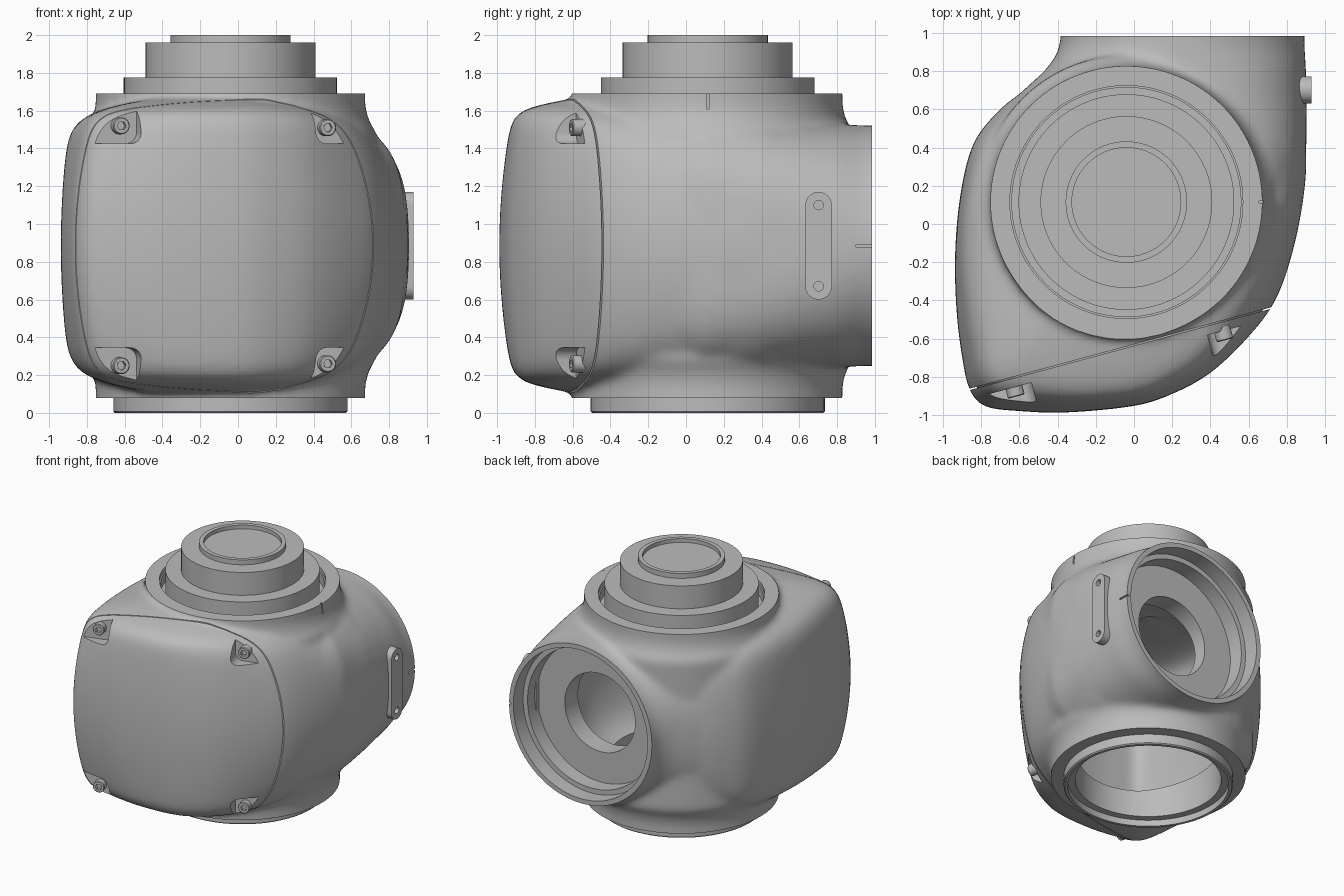
import bpy, bmesh
from math import pi, sin, cos, radians, copysign
from mathutils import Matrix, Vector

if "Cube" in bpy.data.objects:
    bpy.data.objects.remove(bpy.data.objects["Cube"])

grey = bpy.data.materials.new("cast_grey")
grey.use_nodes = True
COLOUR = (0.5, 0.5, 0.5, 1)
grey.diffuse_color = COLOUR
grey.node_tree.nodes["Principled BSDF"].inputs["Base Color"].default_value = COLOUR

MID = 0.885                                    # height of the mirror plane
CENTRE = Vector((-0.04, 0, MID))               # middle of the housing
COLUMN = Matrix.Translation((-0.04, 0.115, 0))   # upright axis
# sideways axis: local z runs towards the back
PORT = Matrix.Translation((0.255, 0, MID)) @ Matrix.Rotation(-pi / 2, 4, 'X')
# seam frame: local -y points out through the front cover
SEAM = Matrix.Translation((0, -0.634, MID)) @ Matrix.Rotation(radians(15.1), 4, 'Z')


def add_object(name, bm):
    bmesh.ops.recalc_face_normals(bm, faces=bm.faces)
    mesh = bpy.data.meshes.new(name)
    bm.to_mesh(mesh)
    bm.free()
    mesh.materials.append(grey)
    obj = bpy.data.objects.new(name, mesh)
    bpy.context.scene.collection.objects.link(obj)
    return obj


def loft(bm, rings, closed=False):
    rows = [[bm.verts.new(p) for p in ring] for ring in rings]
    count = len(rows[0])
    for a, b in zip(rows, rows[1:] + (rows[:1] if closed else [])):
        for i in range(count):
            j = (i + 1) % count
            bm.faces.new((a[i], a[j], b[j], b[i]))


def turn(bm, profile, matrix, segs=96, closed=False):
    """Revolve (radius, height) points about the local z axis."""
    loft(bm, [[matrix @ Vector((r * cos(2 * pi * i / segs), r * sin(2 * pi * i / segs), z))
               for i in range(segs)] for r, z in profile], closed)
    bmesh.ops.remove_doubles(bm, verts=bm.verts, dist=1e-5)


def turned(name, profile, matrix, segs=96, closed=False):
    bm = bmesh.new()
    turn(bm, profile, matrix, segs, closed)
    return add_object(name, bm)


def box(name, centre, size, matrix=Matrix(), corner=0):
    bm = bmesh.new()
    bmesh.ops.create_cube(bm, size=1)
    bmesh.ops.scale(bm, vec=size, verts=bm.verts)
    if corner:
        edges = [e for e in bm.edges if abs((e.verts[0].co - e.verts[1].co).y) > 0.01]
        bmesh.ops.bevel(bm, geom=edges, offset=corner, segments=6, profile=0.5, affect='EDGES')
    bmesh.ops.translate(bm, vec=centre, verts=bm.verts)
    bm.transform(matrix)
    return add_object(name, bm)


def cut(obj, cutters):
    """Apply every modifier plus a difference with each cutter."""
    for c in cutters:
        c.hide_render = True
        mod = obj.modifiers.new(c.name, 'BOOLEAN')
        mod.operation, mod.solver, mod.object = 'DIFFERENCE', 'EXACT', c
    bpy.context.view_layer.update()
    graph = bpy.context.evaluated_depsgraph_get()
    mesh = bpy.data.meshes.new_from_object(obj.evaluated_get(graph))
    obj.modifiers.clear()
    obj.data = mesh
    for c in cutters:
        bpy.data.objects.remove(c)


def spline(points, steps=6):
    """Closed Catmull-Rom curve through the points."""
    pts, out = [Vector(p) for p in points], []
    for i in range(len(pts)):
        a, b, c, d = (pts[(i + k) % len(pts)] for k in (-1, 0, 1, 2))
        for s in range(steps):
            t = s / steps
            out.append(0.5 * (2 * b + (c - a) * t + (2 * a - 5 * b + 4 * c - d) * t * t
                              + (3 * b - a - 3 * c + d) * t ** 3))
    return out


def reach(c, s, bulge, power):
    """Distance to a barrel-sided, crowned section along direction (c, s)."""
    low, high = 0.5, 1.4
    for _ in range(24):
        q = (low + high) / 2
        r, z = q * c, q * abs(s)
        inside = (r / (1 - bulge * z * z)) ** power + (z / (1 - 0.16 * r * r)) ** power < 1
        low, high = (q, high) if inside else (low, q)
    return low


# Housing shape: sections around the footprint, varying from side to side
footprint = spline([
    (-0.4, 0.77), (-0.6, 0.68), (-0.75, 0.55), (-0.85, 0.4), (-0.91, 0.15), (-0.937, -0.15),
    (-0.93, -0.45), (-0.9, -0.7), (-0.86, -0.87), (-0.78, -0.955), (-0.6, -0.98), (-0.35, -0.987),
    (0, -0.953), (0.2, -0.89), (0.4, -0.78), (0.6, -0.59), (0.74, -0.4), (0.83, -0.15),
    (0.89, 0.15), (0.9, 0.4), (0.85, 0.6), (0.7, 0.73), (0.4, 0.78), (0, 0.79)])
LEVELS = 64
rings = [[] for _ in range(LEVELS + 1)]
for p in footprint:
    arm = p - CENTRE.xy
    d = arm.normalized()
    weights = [max(w, 0) ** 2 for w in (-d.y, -d.x, d.x, d.y)]    # front, right, left, back
    bulge, height, power = (sum(w * v for w, v in zip(weights, values)) for values in (
        (0.08, 0.065, 0.21, 0.18), (0.83, 0.79, 0.74, 0.72), (22, 12, 8, 5)))
    bulge += 0.2 * weights[0] * weights[1]
    for k in range(LEVELS + 1):
        angle = pi * (k / LEVELS - 0.5)
        c, s = max(cos(angle), 0), sin(angle)
        q = reach(c, s, bulge, power)
        rings[k].append(Vector((arm.x * c * q, arm.y * c * q, height * s * q)))


def shell(bm, scale):
    loft(bm, [[CENTRE + v * scale for v in ring] for ring in rings])
    bmesh.ops.remove_doubles(bm, verts=bm.verts, dist=1e-5)
    bmesh.ops.holes_fill(bm, edges=[e for e in bm.edges if e.is_boundary])


def shell_cutter(name, scale):
    bm = bmesh.new()
    shell(bm, scale)
    return add_object(name, bm)


# Neck sections from housing to round port: y, right edge, left edge, half height, squareness
NECK = [(-0.15, -0.84, 0.8, 0.68, 3.6), (0.1, -0.88, 0.88, 0.715, 3.6), (0.4, -0.82, 0.902, 0.695, 3.2),
        (0.55, -0.73, 0.905, 0.68, 2.9), (0.69, -0.59, 0.904, 0.66, 2.6), (0.8, -0.47, 0.901, 0.645, 2.4),
        (0.87, -0.415, 0.897, 0.64, 2.2), (0.93, -0.39, 0.893, 0.637, 2.05),
        (0.99, -0.383, 0.893, 0.637, 2), (1.15, -0.383, 0.893, 0.637, 2)]


def neck_ring(y, x0, x1, half, power):
    ring = []
    for i in range(96):
        c, s = cos(2 * pi * i / 96), sin(2 * pi * i / 96)
        q = (abs(c) ** power + abs(s) ** power) ** (-1 / power)
        ring.append(((x0 + x1) / 2 + (x1 - x0) / 2 * c * q, y, MID + half * s * q))
    return ring


# Housing fused with collar and neck
bm = bmesh.new()
shell(bm, 1)
loft(bm, [neck_ring(*row) for row in NECK])
bmesh.ops.holes_fill(bm, edges=[e for e in bm.edges if e.is_boundary])
flare = [(0.77, 0.6), (0.73, 0.67), (0.713, 0.74), (0.713, 1), (0, 1)]
turn(bm, [(r, MID - z) for r, z in reversed(flare)] + [(r, MID + z) for r, z in flare], COLUMN)
housing = add_object("housing", bm)
remesh = housing.modifiers.new("fuse", 'REMESH')
remesh.mode, remesh.voxel_size = 'VOXEL', 0.021
fillet = housing.modifiers.new("fillet", 'SMOOTH')
fillet.factor, fillet.iterations = 0.5, 14

# Shallow groove between cover and housing
seam = box("seam_cut", (0, 0, 0), (3, 0.007, 3), SEAM)
cut(seam, [shell_cutter("seam_depth", 0.965)])

cutters = [
    box("trim_top", (0, 0, 2.19), (3, 3, 1)),
    box("trim_bottom", (0, 0, -0.42), (3, 3, 1)),
    box("trim_back", (0, 1.485, 1), (3, 1, 3)),
    # Hollow inside, top recess, bottom opening, stepped port
    shell_cutter("cavity", 0.79),
    turned("top_bore", [(0, 1.58), (0.6, 1.58), (0.6, 1.66), (0.61, 1.66), (0.61, 2), (0, 2)], COLUMN),
    turned("bottom_bore", [(0, -0.2), (0.535, -0.2), (0.535, 0.5), (0, 0.5)], COLUMN),
    turned("port_bore", [(0, 0.4), (0.315, 0.4), (0.315, 0.735), (0.56, 0.735), (0.56, 0.86),
                         (0.6, 0.86), (0.6, 1.3), (0, 1.3)], PORT),
    # Cover seam and alignment marks
    seam,
    box("collar_mark", (0.67, 0.115, 1.66), (0.03, 0.012, 0.1)),
    box("port_mark", (0.89, 0.95, MID), (0.03, 0.1, 0.012)),
]
# Screw pockets in the four cover corners
SCREWS = [(side, up) for side in (-1, 1) for up in (-1, 1)]
for side, up in SCREWS:
    inner = 0.57 if side < 0 else 0.385
    cutters.append(box("pocket", (side * (inner + 0.2), -0.35, up * 0.79), (0.4, 0.6, 0.5), SEAM, 0.06))
cut(housing, cutters)

# Cover screws with hexagon sockets
for side, up in SCREWS:
    x, z = (-0.665, up * 0.635) if side < 0 else (0.467, up * 0.625)
    place = SEAM @ Matrix.Translation((x, -0.03, z)) @ Matrix.Rotation(pi / 2, 4, 'X')
    label = ("right" if side < 0 else "left") + ("_upper" if up > 0 else "_lower")
    turned("screw_" + label, [(0, 0), (0.045, 0), (0.045, 0.065), (0.04, 0.07), (0.025, 0.07)],
           place, 24)
    turned("screw_socket_" + label, [(0.028, 0.07), (0.024, 0.07), (0.024, 0.045), (0, 0.045)], place, 6)

# Stepped output hub on top
turned("top_hub", [(0, 1.55), (0.565, 1.55), (0.565, 1.775), (0.45, 1.775), (0.45, 1.96),
                   (0.318, 1.96), (0.318, 2), (0.285, 2), (0.285, 1.97), (0, 1.97)], COLUMN)

# Open ring at the bottom
turned("bottom_ring", [(0.62, 0.1), (0.62, 0.008), (0.612, 0), (0.59, 0), (0.59, 0.05),
                       (0.535, 0.05), (0.535, 0.1)], COLUMN, closed=True)

# Stadium-shaped side plate with two holes
bm = bmesh.new()
outline = []
for i in range(34):
    a = pi * (i if i < 17 else i - 1) / 16
    outline.append((0.07 * cos(a), copysign(0.215, 16.5 - i) + 0.07 * sin(a)))
loft(bm, [[(x, 0.702 + y, MID + z) for y, z in outline] for x in (0.8, 0.93)])
bmesh.ops.holes_fill(bm, edges=[e for e in bm.edges if e.is_boundary])
plate = add_object("side_plate", bm)
cut(plate, [turned("plate_hole", [(0, 0.9), (0.025, 0.9), (0.025, 1), (0, 1)],
                   Matrix.Translation((0, 0.702, MID + z)) @ Matrix.Rotation(pi / 2, 4, 'Y'), 24)
            for z in (-0.215, 0.215)])

# Smooth shading with crisp machined edges
bpy.ops.object.select_all(action='DESELECT')
for obj in bpy.context.scene.objects:
    if obj.type == 'MESH':
        obj.select_set(True)
        bpy.context.view_layer.objects.active = obj
bpy.ops.object.shade_smooth_by_angle(angle=radians(30))
